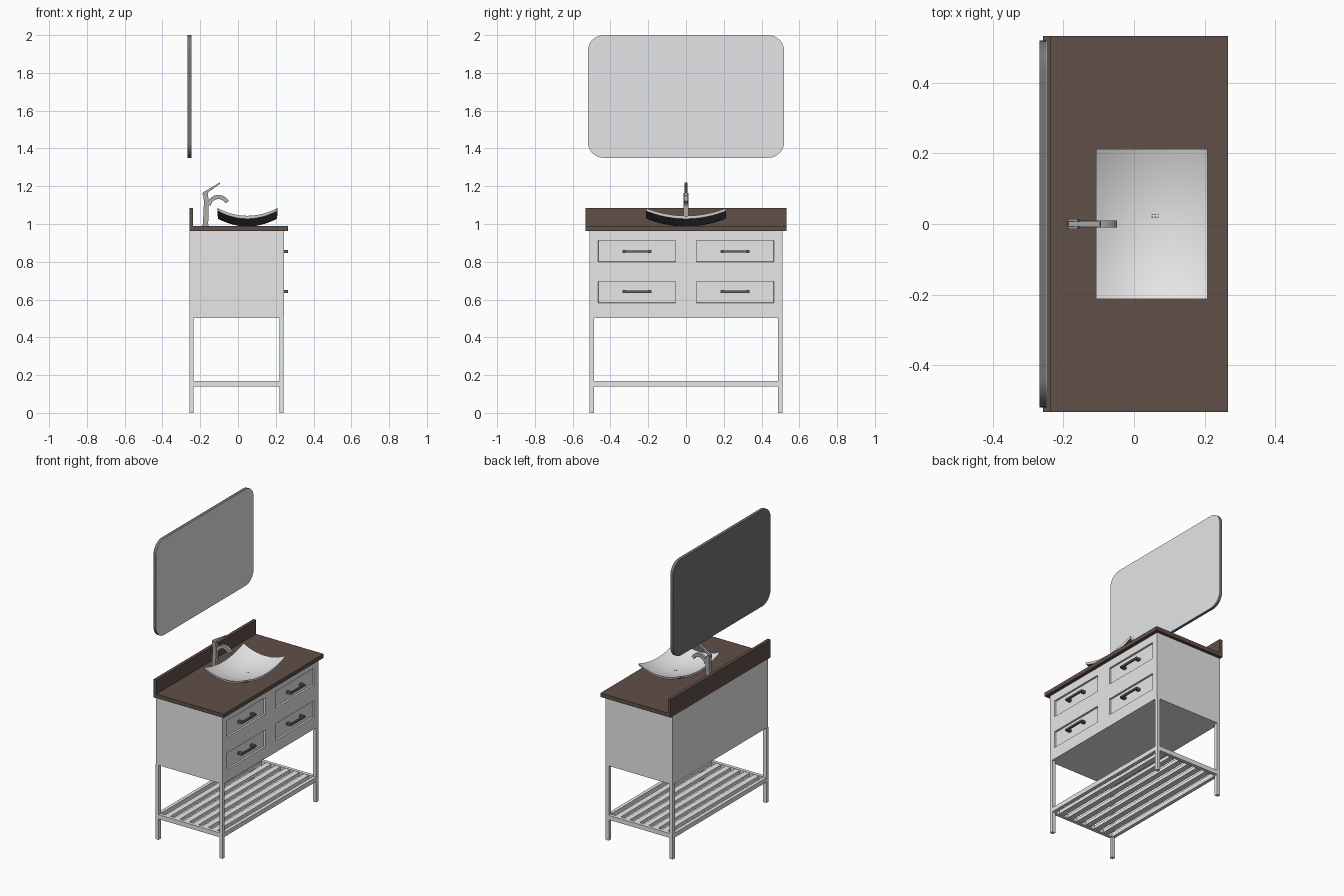
import bpy, bmesh, math

if "Cube" in bpy.data.objects:
    bpy.data.objects.remove(bpy.data.objects["Cube"])


def material(name, rgb):
    m = bpy.data.materials.new(name)
    m.diffuse_color = (*rgb, 1)
    m.use_nodes = True
    m.node_tree.nodes["Principled BSDF"].inputs["Base Color"].default_value = m.diffuse_color
    return m


PAINT = material("light grey paint", (0.8, 0.8, 0.8))
WOOD = material("dark brown wood", (0.118, 0.080, 0.067))
WHITE = material("white ceramic", (0.8, 0.8, 0.8))
GLASS = material("mirror glass", (0.78, 0.79, 0.80))
EDGE = material("mirror backing", (0.17, 0.18, 0.18))
BLACK = material("black glaze", (0.06, 0.06, 0.06))
METAL = material("brushed metal", (0.42, 0.42, 0.42))
HANDLE = material("dark metal", (0.12, 0.12, 0.12))


def finish(name, bm, *mats, smooth=False):
    bmesh.ops.recalc_face_normals(bm, faces=bm.faces)
    me = bpy.data.meshes.new(name)
    bm.to_mesh(me)
    bm.free()
    for m in mats:
        me.materials.append(m)
    ob = bpy.data.objects.new(name, me)
    bpy.context.collection.objects.link(ob)
    if smooth:
        me.shade_smooth()
        me.set_sharp_from_angle(angle=math.radians(35))
    return ob


def add_box(bm, x, y, z):
    geo = bmesh.ops.create_cube(bm, size=1)
    for v in geo["verts"]:
        v.co = [r[0] + (c + 0.5) * (r[1] - r[0]) for c, r in zip(v.co, (x, y, z))]


def box(name, mat, x, y, z):
    bm = bmesh.new()
    add_box(bm, x, y, z)
    return finish(name, bm, mat)


def prism(name, pts, offset, *mats, smooth=False):
    """Extrude a closed outline of 3D points along an offset."""
    bm = bmesh.new()
    f = bm.faces.new([bm.verts.new(p) for p in pts])
    new = bmesh.ops.extrude_face_region(bm, geom=[f], use_keep_orig=True)
    verts = [g for g in new["geom"] if isinstance(g, bmesh.types.BMVert)]
    bmesh.ops.translate(bm, verts=verts, vec=offset)
    return finish(name, bm, *mats, smooth=smooth)


# cabinet with four recessed drawer panels
DRAWER_Y = [(-0.465, -0.055), (0.055, 0.465)]
DRAWER_Z = [(0.583, 0.695), (0.80, 0.913)]
FRONT, DEPTH = 0.243, 0.012
bm = bmesh.new()
add_box(bm, (-0.256, FRONT), (-0.51, 0.51), (0.503, 0.966))
for axis, spans in ((1, DRAWER_Y), (2, DRAWER_Z)):
    for cut in [c for s in spans for c in s]:
        co, no = [0, 0, 0], [0, 0, 0]
        co[axis], no[axis] = cut, 1
        bmesh.ops.bisect_plane(bm, geom=bm.verts[:] + bm.edges[:] + bm.faces[:],
                               plane_co=co, plane_no=no)
bm.normal_update()
panels = []
for f in bm.faces:
    c = f.calc_center_median()
    if (f.normal.x > 0.9 and any(a < c.y < b for a, b in DRAWER_Y)
            and any(a < c.z < b for a, b in DRAWER_Z)):
        panels.append(f)
bmesh.ops.inset_individual(bm, faces=panels, thickness=0.001, depth=-DEPTH)
finish("cabinet", bm, PAINT)

# drawer handles: bar on two posts
for ya, yb in DRAWER_Y:
    for za, zb in DRAWER_Z:
        yc, zc = (ya + yb) / 2, (za + zb) / 2 + (-0.002 if za > 0.7 else 0.003)
        bm = bmesh.new()
        add_box(bm, (0.254, 0.266), (yc - 0.077, yc + 0.077), (zc - 0.006, zc + 0.006))
        for s in (-1, 1):
            p = yc + s * 0.067
            add_box(bm, (FRONT - DEPTH, 0.264), (p - 0.009, p + 0.009),
                    (zc - 0.008, zc + 0.008))
        finish("drawer_handle", bm, HANDLE)

# legs
LX = [(-0.258, -0.235), (0.219, 0.242)]
LY = [(-0.51, -0.487), (0.487, 0.51)]
for lx in LX:
    for ly in LY:
        box("leg", PAINT, lx, ly, (0, 0.504))

# open lower shelf: frame rails and slats
SZ = (0.14, 0.17)
for lx in LX:
    box("shelf_long_rail", PAINT, lx, (-0.487, 0.487), SZ)
for ly in LY:
    box("shelf_side_rail", PAINT, (-0.235, 0.219), ly, SZ)
N, W = 6, 0.038
gap = (0.454 - N * W) / (N + 1)
for i in range(N):
    x0 = -0.235 + gap + i * (W + gap)
    box("shelf_slat", PAINT, (x0, x0 + W), (-0.487, 0.487), (0.145, 0.168))

# countertop and backsplash
box("countertop", WOOD, (-0.258, 0.266), (-0.532, 0.532), (0.964, 0.99))
box("backsplash", WOOD, (-0.258, -0.237), (-0.532, 0.532), (0.99, 1.085))

# mirror: rounded outline, dark backing and glass plate
outline = []
R = 0.085
for cy, cz, a0 in ((0.435, 1.915, 0), (-0.435, 1.915, 90),
                   (-0.435, 1.435, 180), (0.435, 1.435, 270)):
    for i in range(9):
        a = math.radians(a0 + i * 90 / 8)
        outline.append((-0.267, cy + R * math.cos(a), cz + R * math.sin(a)))
prism("mirror_backing", outline, (0.018, 0, 0), EDGE, smooth=True)
prism("mirror_glass", [(-0.249, y, z) for _, y, z in outline], (0.002, 0, 0), GLASS,
      smooth=True)

# vessel sink: curved sheet with raised corners, dark underside
CX, HX, HY, S = 0.05, 0.158, 0.213, 20


def bowl(u, v):
    return 1.003 + 0.0405 * (u * u + v * v)


bm = bmesh.new()
top, low = {}, {}
for i in range(S + 1):
    for j in range(S + 1):
        u, v = 2 * i / S - 1, 2 * j / S - 1
        z = bowl(u, v)
        top[i, j] = bm.verts.new((CX + HX * u, HY * v, z))
        low[i, j] = bm.verts.new((CX + HX * u * 0.98, HY * v * 0.98,
                                  max(0.99, z - 0.016)))
for i in range(S):
    for j in range(S):
        ring = [(i, j), (i + 1, j), (i + 1, j + 1), (i, j + 1)]
        bm.faces.new([top[k] for k in ring])
        bm.faces.new([low[k] for k in reversed(ring)]).material_index = 1
for k in range(S):
    for a, b in (((k, 0), (k + 1, 0)), ((k, S), (k + 1, S)),
                 ((0, k), (0, k + 1)), ((S, k), (S, k + 1))):
        bm.faces.new([top[a], top[b], low[b], low[a]])
finish("vessel_sink", bm, WHITE, BLACK, smooth=True)

# drain holes as small dark plates
bm = bmesh.new()
for i in range(3):
    for j in range(2):
        x, y = 0.05 + i * 0.008, 0.017 + j * 0.008
        z = bowl((x - CX) / HX, y / HY)
        add_box(bm, (x, x + 0.004), (y, y + 0.004), (z - 0.001, z + 0.001))
finish("drain", bm, BLACK)


# faucet: body, arched spout and lever, each a side profile with width
def side_profile(name, pts, half, smooth=False):
    prism(name, [(x, -half, z) for x, z in pts], (0, 2 * half, 0), METAL, smooth=smooth)


side_profile("faucet_body", [(-0.190, 0.99), (-0.156, 0.99), (-0.158, 1.0), (-0.154, 1.12),
                             (-0.160, 1.155), (-0.186, 1.165), (-0.180, 1.12),
                             (-0.186, 1.0)], 0.014)
arc = [math.radians(170 - i * 142 / 12) for i in range(13)]
spout = [(-0.103 + 0.062 * math.cos(a), 1.092 + 0.062 * math.sin(a)) for a in arc]
spout += [(-0.103 + 0.042 * math.cos(a), 1.090 + 0.042 * math.sin(a)) for a in reversed(arc)]
side_profile("faucet_spout", spout, 0.010, smooth=True)
side_profile("faucet_lever", [(-0.188, 1.155), (-0.160, 1.152), (-0.160, 1.166),
                              (-0.094, 1.214), (-0.096, 1.220), (-0.186, 1.167)], 0.007)
